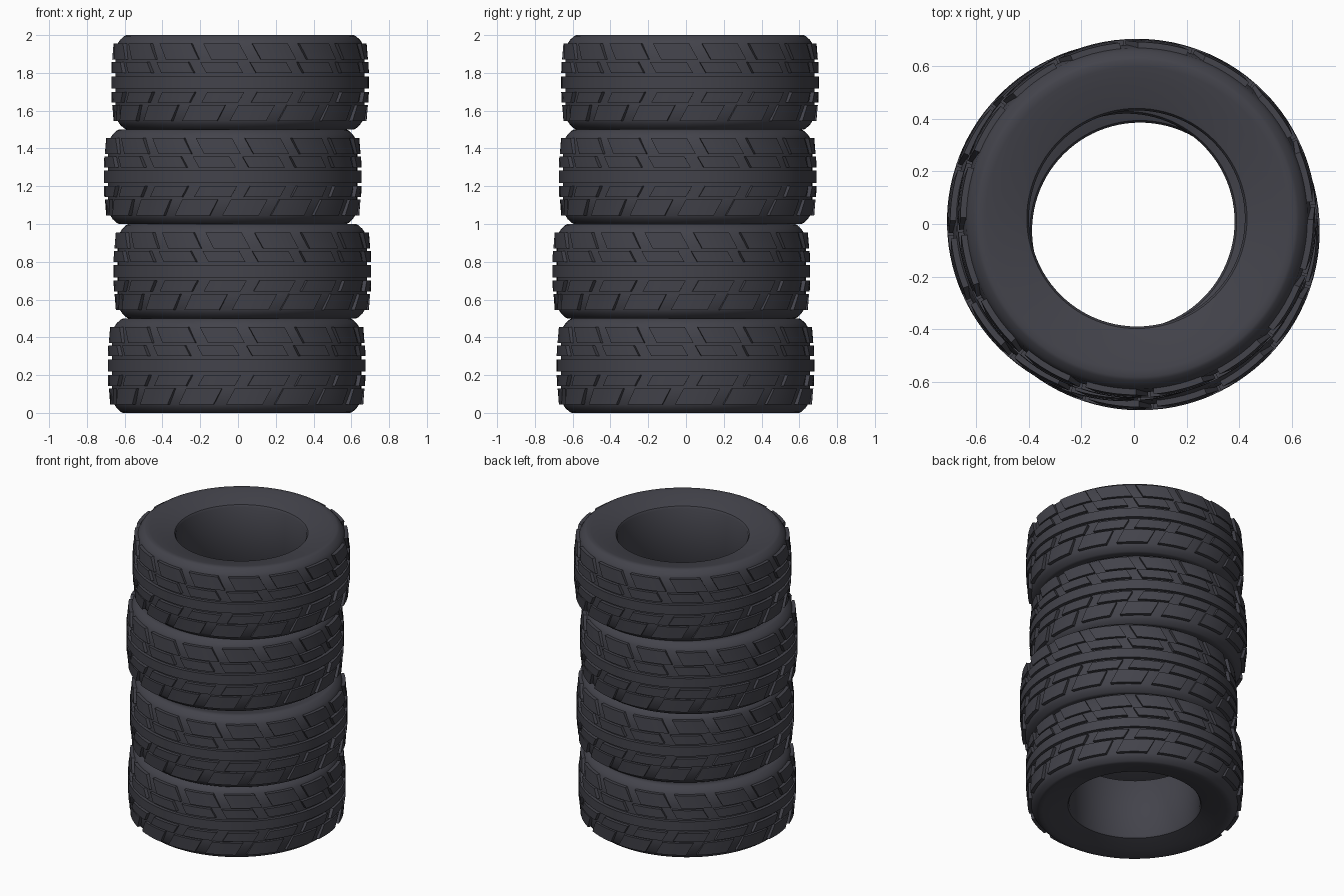
import bpy
import bmesh
import math

cube = bpy.data.objects.get("Cube")
if cube:
    bpy.data.objects.remove(cube, do_unlink=True)

rubber = bpy.data.materials.new("dark rubber")
rubber.use_nodes = True
COLOUR = (0.056, 0.056, 0.07, 1)
rubber.diffuse_color = COLOUR
rubber.node_tree.nodes["Principled BSDF"].inputs["Base Color"].default_value = COLOUR

HEIGHT = 0.5
PITCHES = 16          # tread blocks around each tyre
SEGMENTS = PITCHES * 6
STEP = math.tau / PITCHES


def polar(radius, angle, z):
    """Point on the tyre, with angle zero at the front and growing towards +x."""
    return (radius * math.sin(angle), -radius * math.cos(angle), z)


def finish(bm, name):
    bmesh.ops.recalc_face_normals(bm, faces=bm.faces)
    mesh = bpy.data.meshes.new(name)
    bm.to_mesh(mesh)
    bm.free()
    mesh.materials.append(rubber)
    return mesh


def lathe(profile, name):
    """Closed profile of (radius, z) points turned around z."""
    bm = bmesh.new()
    rings = [[bm.verts.new(polar(r, math.tau * i / SEGMENTS, z)) for r, z in profile]
             for i in range(SEGMENTS)]
    n = len(profile)
    for i in range(SEGMENTS):
        a, b = rings[i], rings[(i + 1) % SEGMENTS]
        for j in range(n):
            k = (j + 1) % n
            bm.faces.new((a[j], b[j], b[k], a[k]))
    return finish(bm, name)


def add_block(bm, low, high, start, width, slant, steps=5):
    """Curved slanted block; low and high are (radius, z) of its outer edges."""
    sections = []
    for i in range(steps + 1):
        angle = start + width * i / steps
        lo, hi = angle - slant / 2, angle + slant / 2
        sections.append([bm.verts.new(p) for p in (
            polar(0.635, lo, low[1]), polar(low[0], lo, low[1]),
            polar(high[0], hi, high[1]), polar(0.635, hi, high[1]))])
    for a, b in zip(sections, sections[1:]):
        for j in range(4):
            k = (j + 1) % 4
            bm.faces.new((a[j], b[j], b[k], a[k]))
    bm.faces.new(sections[0])
    bm.faces.new(sections[-1])


# Carcass: half profile from the bore to the tread, mirrored about mid height
half = [(0.41, 0.445), (0.418, 0.458), (0.44, 0.465), (0.52, 0.485), (0.575, 0.497),
        (0.602, 0.5), (0.614, 0.494), (0.635, 0.475), (0.648, 0.455), (0.66, 0.38)]
carcass_mesh = lathe(half + [(r, HEIGHT - z) for r, z in reversed(half)], "tyre_body")

# Tread: lower edge, upper edge, gap angle, gap share, slant
rows = [
    ((0.677, 0.37), (0.67, 0.456), 0.08, 0.26, -0.07),
    ((0.682, 0.3), (0.68, 0.358), 0.05, 0.26, -0.05),
    ((0.68, 0.142), (0.682, 0.2), 0.06, 0.26, 0.05),
    ((0.67, 0.044), (0.677, 0.13), -0.1, 0.26, 0.07),
]
bm = bmesh.new()
for low, high, gap, share, slant in rows:
    for i in range(PITCHES):
        add_block(bm, low, high, gap + STEP * (i + share / 2), STEP * (1 - share), slant)
tread_mesh = finish(bm, "tread_blocks")

# Unbroken centre rib
rib_mesh = lathe([(0.64, 0.218), (0.682, 0.218), (0.682, 0.282), (0.64, 0.282)], "centre_rib")

# Stack of four slightly offset tyres
offsets = [(-0.007, -0.003), (0.023, -0.025), (-0.028, 0.009), (0.011, 0.021)]
parts = [("tyre_body", carcass_mesh), ("tread_blocks", tread_mesh), ("centre_rib", rib_mesh)]
bpy.ops.object.select_all(action="DESELECT")
for level, (x, y) in enumerate(offsets):
    for name, mesh in parts:
        obj = bpy.data.objects.new(f"{name}_{level + 1}", mesh)
        obj.location = (x, y, level * HEIGHT)
        bpy.context.collection.objects.link(obj)
        if level == 0:
            obj.select_set(True)
            bpy.context.view_layer.objects.active = obj
bpy.ops.object.shade_smooth_by_angle(angle=math.radians(35))
